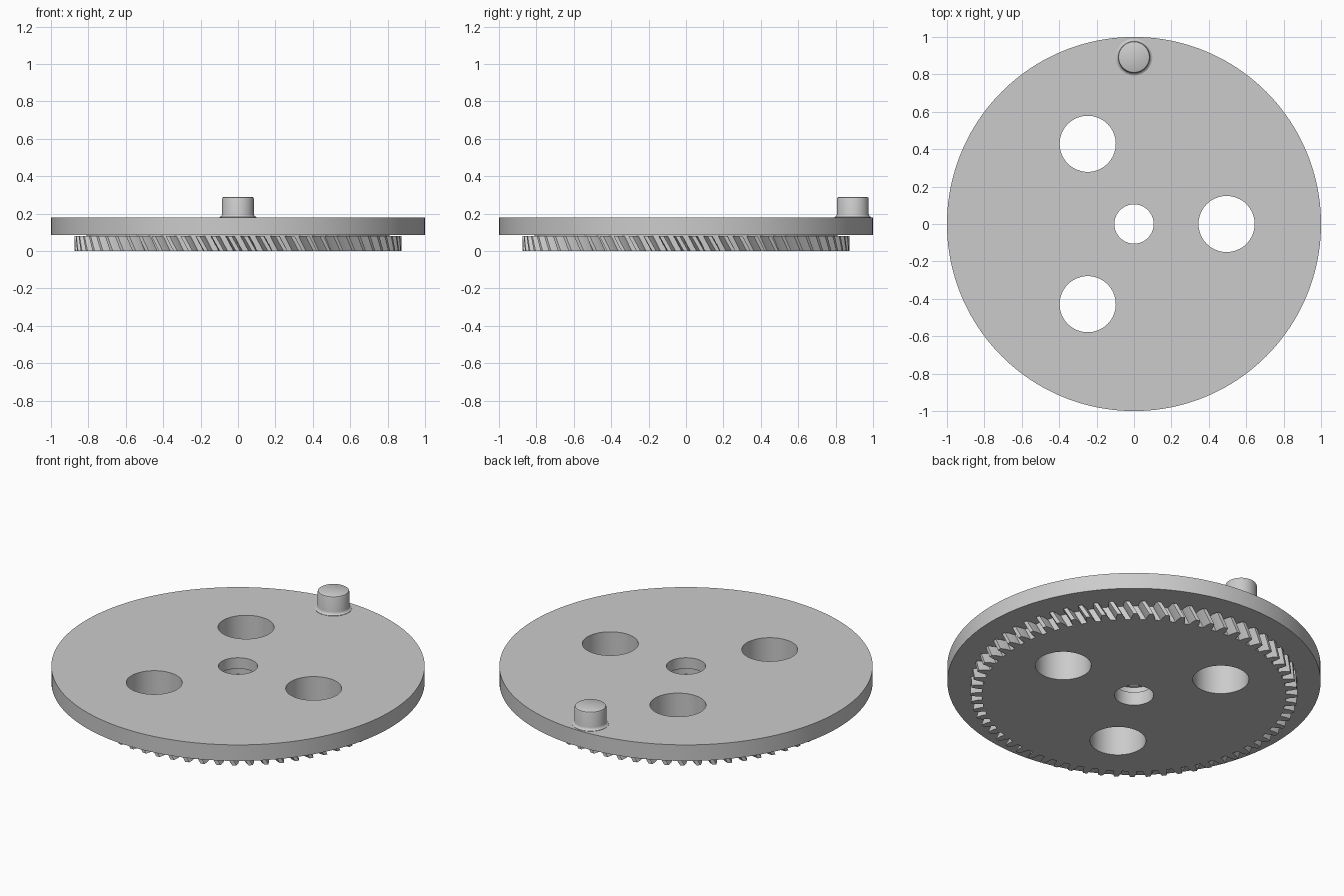
import bpy, bmesh
from math import pi, cos, sin, radians

cube = bpy.data.objects.get("Cube")
if cube:
    bpy.data.objects.remove(cube, do_unlink=True)

GREY = (0.6, 0.6, 0.6, 1)
metal = bpy.data.materials.new("plain grey")
metal.use_nodes = True
metal.diffuse_color = GREY
metal.node_tree.nodes["Principled BSDF"].inputs["Base Color"].default_value = GREY


def finish(name, bm):
    bmesh.ops.recalc_face_normals(bm, faces=bm.faces)
    mesh = bpy.data.meshes.new(name)
    bm.to_mesh(mesh)
    bm.free()
    mesh.materials.append(metal)
    obj = bpy.data.objects.new(name, mesh)
    bpy.context.collection.objects.link(obj)
    return obj


def stack(name, rings):
    """Join closed rings of points into one capped solid."""
    bm = bmesh.new()
    loops = [[bm.verts.new(p) for p in ring] for ring in rings]
    n = len(loops[0])
    for low, high in zip(loops, loops[1:]):
        for i in range(n):
            j = (i + 1) % n
            bm.faces.new((low[i], low[j], high[j], high[i]))
    bm.faces.new(loops[0])
    bm.faces.new(loops[-1])
    return finish(name, bm)


def lathe(name, profile, x=0, y=0, sides=64):
    turn = [2 * pi * i / sides for i in range(sides)]
    return stack(name, [[(x + r * cos(a), y + r * sin(a), z) for a in turn]
                        for r, z in profile])


def activate(obj):
    bpy.ops.object.select_all(action='DESELECT')
    obj.select_set(True)
    bpy.context.view_layer.objects.active = obj


GEAR_TOP, DISC_LOW, DISC_TOP = 0.08, 0.085, 0.18

# Flat disc with a shallow neck underneath
disc = lathe("disc", [(0.81, GEAR_TOP), (0.81, DISC_LOW), (1, DISC_LOW),
                      (1, DISC_TOP)], sides=160)

# Helical gear: one tooth outline repeated around, twisted over its height
TEETH, TWIST, LAYERS = 64, 0.052, 4
TOOTH = [(-0.30, 0.815), (-0.25, 0.845), (-0.13, 0.875),
         (0.13, 0.875), (0.25, 0.845), (0.30, 0.815)]
rings = []
for k in range(LAYERS + 1):
    t = k / LAYERS
    ring = []
    for i in range(TEETH):
        for offset, r in TOOTH:
            a = 2 * pi * (i + offset) / TEETH - TWIST * t
            ring.append((r * cos(a), r * sin(a), GEAR_TOP * t))
    rings.append(ring)
gear = stack("helical_gear", rings)

# Hole cutters: a grooved centre bore and three round holes
cutters = [lathe("bore_cutter", [(0.105, -0.1), (0.105, 0.08), (0.115, 0.08),
                                 (0.115, 0.115), (0.105, 0.115), (0.105, 0.3)])]
for angle in (0, 120, 240):
    a = radians(angle)
    cutters.append(lathe("hole_cutter", [(0.15, -0.1), (0.15, 0.3)],
                         0.495 * cos(a), 0.495 * sin(a)))
for part in (disc, gear):
    activate(part)
    for cutter in cutters:
        mod = part.modifiers.new("hole", 'BOOLEAN')
        mod.operation = 'DIFFERENCE'
        mod.solver = 'EXACT'
        mod.object = cutter
        bpy.ops.object.modifier_apply(modifier=mod.name)
for cutter in cutters:
    bpy.data.objects.remove(cutter, do_unlink=True)

# Crank peg with a flared foot and a bevelled top
peg = lathe("crank_peg", [(0.098, DISC_TOP - 0.005), (0.098, 0.182), (0.091, 0.185),
                          (0.087, 0.19), (0.085, 0.198), (0.085, 0.279),
                          (0.082, 0.286), (0.075, 0.29)], 0, 0.892)

for part in (disc, gear, peg):
    activate(part)
    bpy.ops.object.shade_smooth_by_angle(angle=radians(30))
